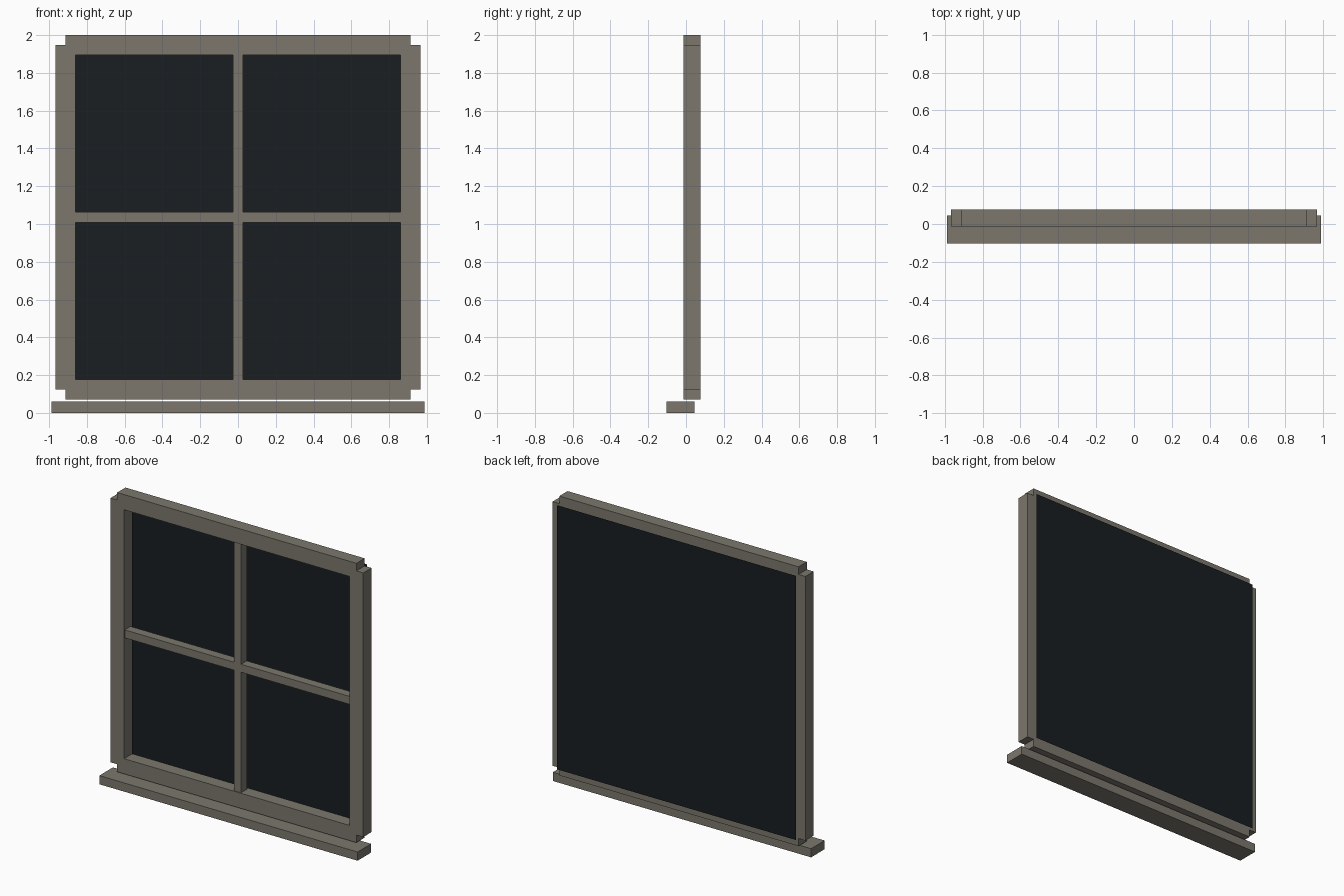
import bpy, bmesh

if "Cube" in bpy.data.objects:
    bpy.data.objects.remove(bpy.data.objects["Cube"])


def material(name, rgb):
    m = bpy.data.materials.new(name)
    m.diffuse_color = (*rgb, 1)
    m.use_nodes = True
    m.node_tree.nodes["Principled BSDF"].inputs["Base Color"].default_value = m.diffuse_color
    return m


FRAME = material("weathered_frame", (0.20, 0.185, 0.155))
GLASS = material("dark_glass", (0.010, 0.013, 0.015))


def add_object(name, bm, mat):
    me = bpy.data.meshes.new(name)
    bm.to_mesh(me)
    bm.free()
    me.materials.append(mat)
    ob = bpy.data.objects.new(name, me)
    bpy.context.collection.objects.link(ob)
    return ob


def box(name, x, y, z, mat=FRAME):
    """Box from (min, max) ranges on each axis."""
    bm = bmesh.new()
    bmesh.ops.create_cube(bm, size=1)
    for v in bm.verts:
        for i, (a, b) in enumerate((x, y, z)):
            v.co[i] = a if v.co[i] < 0 else b
    return add_object(name, bm, mat)


# Centre lines of the frame and bar sizes
CX, Z0, Z1 = 0.914, 0.123, 1.948
HALF = 0.0525
MID = (Z0 + Z1) / 2
FRAME_Y = (-0.013, 0.077)
BAR_Y = (-0.006, 0.057)
BAR = 0.0275

# Outer frame: stiles and rails run between centre lines, leaving corner notches
for side, s in (("left", -1), ("right", 1)):
    box(side + "_stile", (s * CX - HALF, s * CX + HALF), FRAME_Y, (Z0, Z1))
for side, z in (("bottom", Z0), ("top", Z1)):
    box(side + "_rail", (-CX, CX), FRAME_Y, (z - HALF, z + HALF))

# Glazing bars
box("vertical_bar", (-BAR, BAR), BAR_Y, (Z0 + HALF, Z1 - HALF))
box("horizontal_bar", (-CX + HALF, CX - HALF), BAR_Y, (MID - BAR, MID + BAR))

# Sill
box("sill", (-0.987, 0.987), (-0.104, 0.044), (0, 0.06))

# Glass: a single flat sheet just behind the frame
bm = bmesh.new()
bm.faces.new([bm.verts.new((x, 0.104, z)) for x, z in
              ((-CX, Z0), (CX, Z0), (CX, Z1), (-CX, Z1))])
add_object("glass_pane", bm, GLASS)
